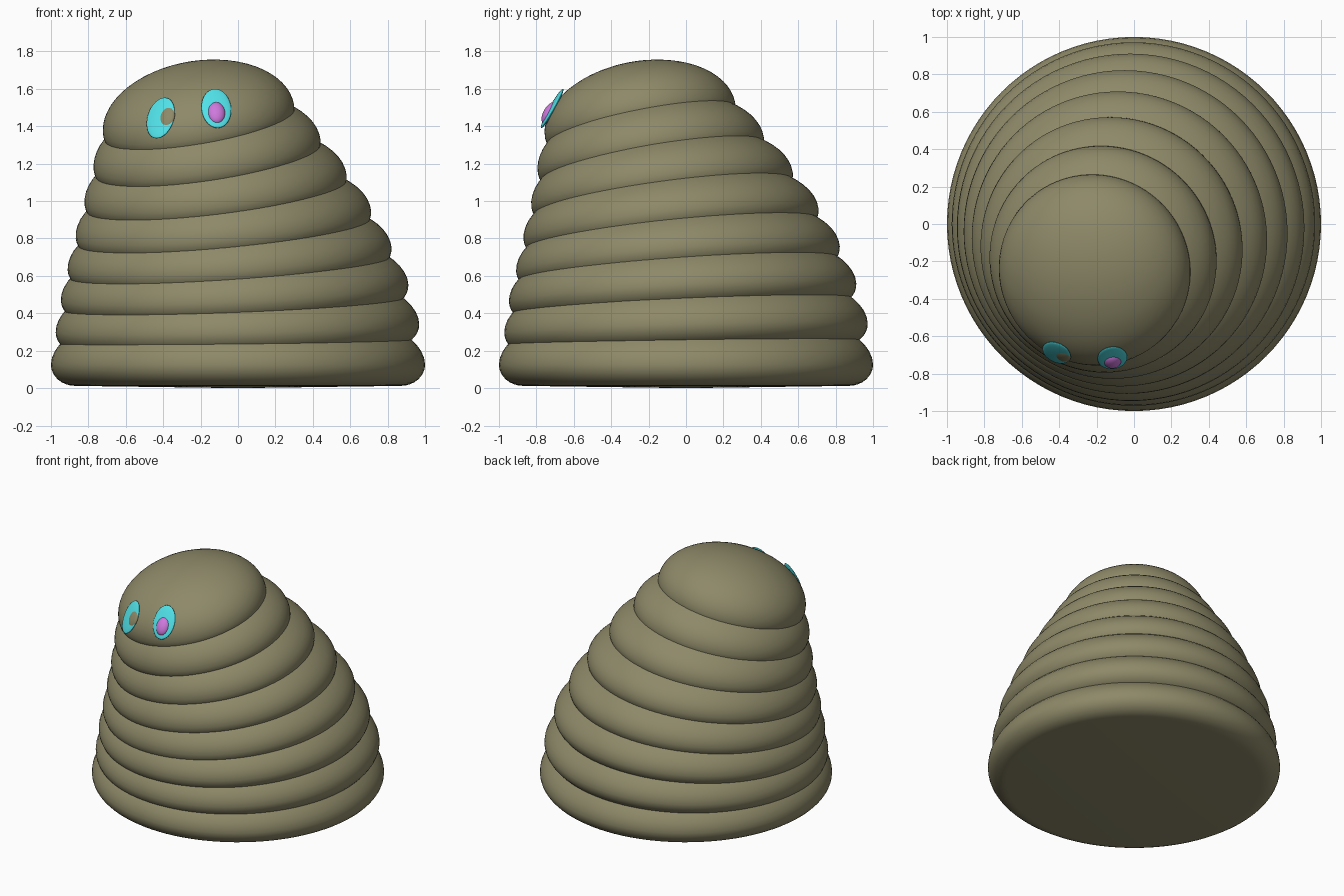
import bpy, bmesh, math
from mathutils import Vector, Matrix

if "Cube" in bpy.data.objects:
    bpy.data.objects.remove(bpy.data.objects["Cube"])


def material(name, rgb):
    m = bpy.data.materials.new(name)
    m.diffuse_color = (*rgb, 1)
    m.use_nodes = True
    m.node_tree.nodes["Principled BSDF"].inputs["Base Color"].default_value = m.diffuse_color
    return m


OLIVE = material("olive", (0.27, 0.25, 0.14))
CYAN = material("cyan", (0.08, 0.75, 0.80))
MAGENTA = material("magenta", (0.62, 0.19, 0.72))


def finish(bm, name, mat, matrix):
    bmesh.ops.recalc_face_normals(bm, faces=bm.faces)
    bm.transform(matrix)
    for f in bm.faces:
        f.smooth = True
    me = bpy.data.meshes.new(name)
    bm.to_mesh(me)
    bm.free()
    me.materials.append(mat)
    ob = bpy.data.objects.new(name, me)
    bpy.context.collection.objects.link(ob)
    return ob


def layer(name, r, dome, depth, matrix):
    """Lathed disc: flat base, rounded lower lip, domed top."""
    lip = 0.13
    pts = [(0, -depth)]
    for k in range(0, 9):
        a = math.pi / 2 * (1 - k / 8)
        pts.append((r - lip + lip * math.cos(a), -(depth - 0.012) * math.sin(a)))
    for k in range(1, 17):
        a = math.pi / 2 * k / 16
        pts.append((r * math.cos(a) if k < 16 else 0, dome * math.sin(a)))
    bm = bmesh.new()
    vs = [bm.verts.new((x, 0, z)) for x, z in pts]
    edges = [bm.edges.new(p) for p in zip(vs, vs[1:])]
    bmesh.ops.spin(bm, geom=vs + edges, cent=(0, 0, 0), axis=(0, 0, 1),
                   angle=math.tau, steps=96, use_duplicate=False)
    bmesh.ops.remove_doubles(bm, verts=bm.verts, dist=1e-4)
    return finish(bm, name, OLIVE, matrix)


def basis(normal, hint, loc):
    """Local z along normal, local y as near as possible to hint."""
    n = normal.normalized()
    x = hint.cross(n).normalized()
    y = n.cross(x)
    return Matrix.Translation(loc) @ Matrix((x, y, n)).transposed().to_4x4()


# Stacked body layers, leaning progressively to the front left
# (radius, centre x, centre y, centre z)
LAYERS = [
    (1.0, 0, 0, 0.125), (0.972, -0.003, 0, 0.32), (0.93, -0.018, -0.018, 0.51),
    (0.868, -0.045, -0.043, 0.69), (0.793, -0.078, -0.08, 0.875),
    (0.705, -0.12, -0.128, 1.06), (0.612, -0.165, -0.188, 1.245),
    (0.517, -0.21, -0.245, 1.43),
]
for i, (r, x, y, z) in enumerate(LAYERS):
    n = Vector((-0.0235 * i, -0.027 * i, 1))
    name = "head_dome" if i == 7 else f"body_layer_{i + 1}"
    head = layer(name, r, 0.36 - 0.007 * i, 0.125,
                 basis(n, Vector((0, 1, 0)), (x, y, z)))


def ellipsoid(name, mat, size, matrix):
    bm = bmesh.new()
    bmesh.ops.create_uvsphere(bm, u_segments=40, v_segments=20, radius=1)
    finish(bm, name, mat, matrix @ Matrix.Diagonal((*size, 1)))


# Eyes: flat ovals resting on the dome, each with a pupil
EYES = [("right_eye", (-0.12, -0.68, 1.475), (-0.118, -0.71, 1.462), MAGENTA, 0.034),
        ("left_eye", (-0.395, -0.65, 1.425), (-0.37, -0.67, 1.432), OLIVE, 0.018)]
for name, eye, pupil, mat, bulge in EYES:
    _, p, n, _ = head.closest_point_on_mesh(Vector(eye))
    ellipsoid(name, CYAN, (0.08, 0.12, 0.014), basis(n, Vector((0, 0, 1)), p))
    _, p, n2, _ = head.closest_point_on_mesh(Vector(pupil))
    ellipsoid(name + "_pupil", mat, (0.048, 0.066, bulge),
              basis(n, Vector((0, 0, 1)), p))
